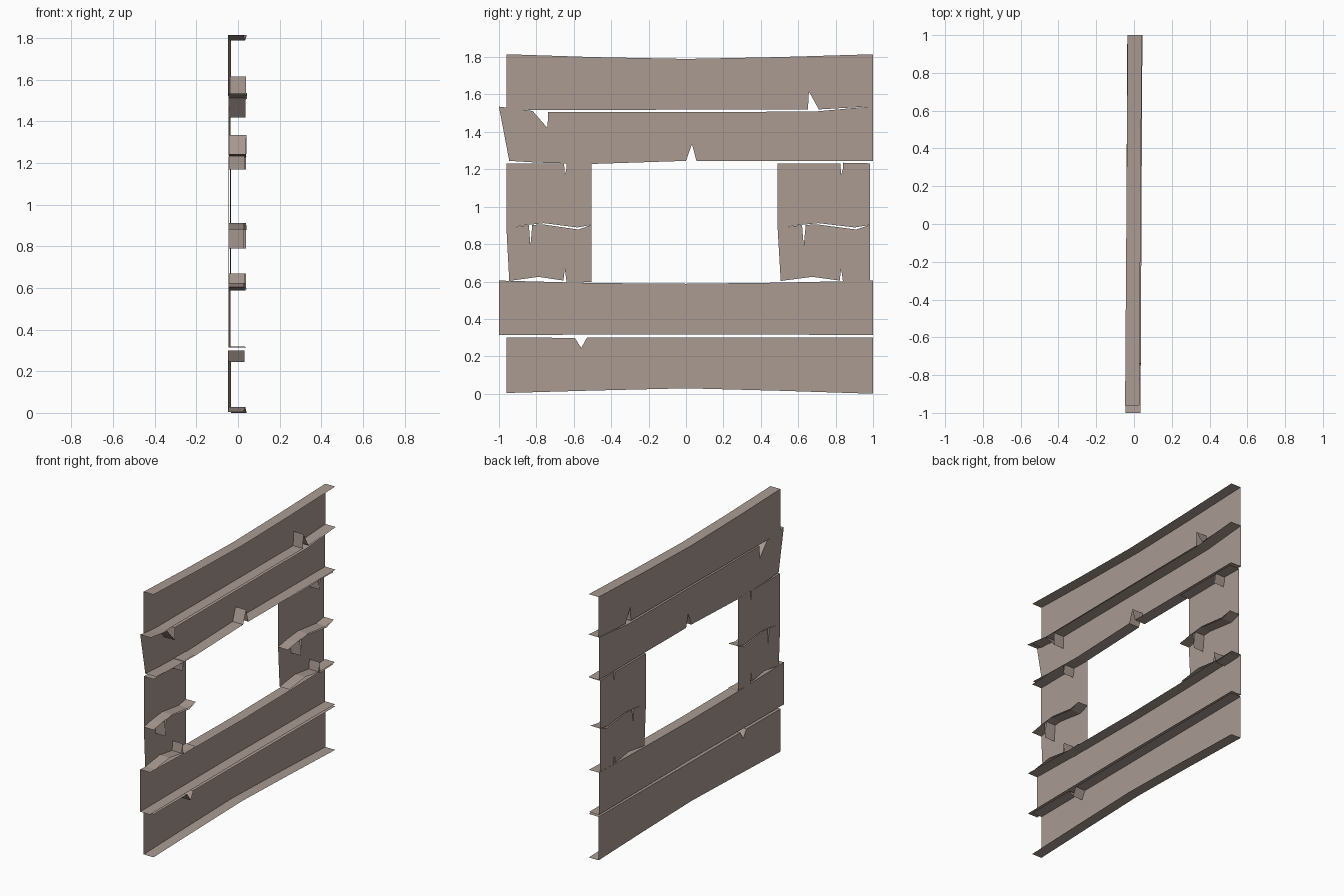
import bpy, bmesh

wood = bpy.data.materials.new("weathered_wood")
wood.diffuse_color = (0.40, 0.325, 0.29, 1)


def face_x(y, skew):
    # boards lean slightly across their length
    return -0.0405 + skew * y


def plank(name, top, bottom, skew=0.006, depth=0.075):
    """Thin board face plus a lip folded back along its top and bottom edges.
    top and bottom are (y, z) outlines running from -y to +y."""
    bm = bmesh.new()

    def row(points, dx):
        return [bm.verts.new((face_x(y, skew) + dx, y, z)) for y, z in points]

    t, b = row(top, 0), row(bottom, 0)
    tb, bb = row(top, depth), row(bottom, depth)
    bm.faces.new(t + b[::-1])
    for i in range(len(t) - 1):
        bm.faces.new((t[i + 1], t[i], tb[i], tb[i + 1]))
    for i in range(len(b) - 1):
        bm.faces.new((b[i], b[i + 1], bb[i + 1], bb[i]))
    me = bpy.data.meshes.new(name)
    bm.to_mesh(me)
    bm.free()
    me.materials.append(wood)
    bpy.context.collection.objects.link(bpy.data.objects.new(name, me))


# full-width boards above the window
plank("top_board",
      [(-0.96, 1.815), (-0.5, 1.80), (0, 1.79), (0.5, 1.80), (1, 1.815)],
      [(-0.96, 1.525), (-0.82, 1.517), (0.652, 1.52), (0.657, 1.617),
       (0.71, 1.52), (1, 1.537)], 0.007)
plank("upper_board",
      [(-1, 1.535), (-0.82, 1.512), (-0.74, 1.42), (-0.738, 1.506),
       (0.68, 1.508), (1, 1.537)],
      [(-0.945, 1.245), (-0.8, 1.236), (-0.52, 1.228), (0, 1.245),
       (0.032, 1.335), (0.056, 1.244), (1, 1.243)], 0.005, 0.08)

# short boards beside the window, the right pair being a stretched copy
for side, start, stretch in (("left", -0.96, 1.0), ("right", 0.49, 1.088)):
    def place(points):
        return [(start + (y + 0.96) * stretch, z) for y, z in points]

    plank(side + "_upper_short_board",
          place([(-0.96, 1.232), (-0.652, 1.232), (-0.648, 1.17),
                 (-0.64, 1.20), (-0.638, 1.235), (-0.505, 1.232)]),
          place([(-0.96, 0.882), (-0.87, 0.90), (-0.76, 0.912),
                 (-0.58, 0.889), (-0.505, 0.903)]))
    plank(side + "_lower_short_board",
          place([(-0.96, 0.884), (-0.84, 0.902), (-0.832, 0.79),
                 (-0.822, 0.902), (-0.77, 0.906), (-0.575, 0.878),
                 (-0.505, 0.903)]),
          place([(-0.945, 0.603), (-0.79, 0.625), (-0.655, 0.605),
                 (-0.648, 0.67), (-0.638, 0.592), (-0.505, 0.598)]))

# full-width boards below the window
plank("lower_board",
      [(-1, 0.605), (-0.5, 0.592), (0, 0.588), (0.5, 0.594), (1, 0.605)],
      [(-1, 0.314), (0, 0.318), (1, 0.314)], 0.005)
plank("bottom_board",
      [(-0.96, 0.30), (-0.595, 0.299), (-0.56, 0.245), (-0.53, 0.30), (1, 0.30)],
      [(-0.96, 0.004), (-0.5, 0.017), (0, 0.029), (0.5, 0.016), (1, 0)], 0.007)
